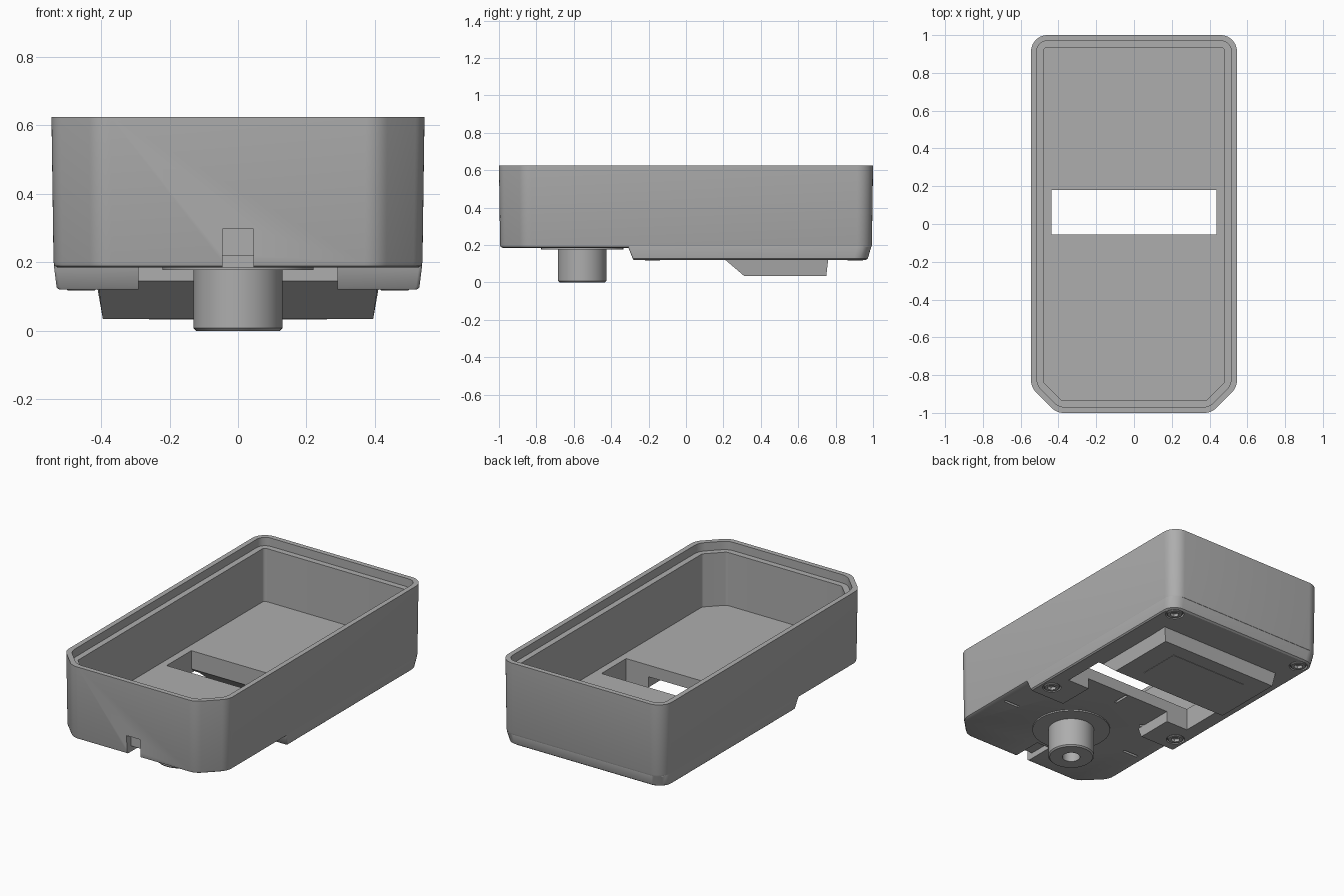
import bpy, bmesh, math
from mathutils import Vector

if "Cube" in bpy.data.objects:
    bpy.data.objects.remove(bpy.data.objects["Cube"])

grey = bpy.data.materials.new("plain grey")
grey.use_nodes = True
grey.diffuse_color = (0.42, 0.42, 0.42, 1)
grey.node_tree.nodes["Principled BSDF"].inputs["Base Color"].default_value = grey.diffuse_color


def finish(bm, name):
    bmesh.ops.recalc_face_normals(bm, faces=bm.faces)
    mesh = bpy.data.meshes.new(name)
    bm.to_mesh(mesh)
    bm.free()
    mesh.materials.append(grey)
    obj = bpy.data.objects.new(name, mesh)
    bpy.context.collection.objects.link(obj)
    return obj


def rounded(corners, steps=6):
    """Round each (x, y, radius) corner with a soft curve."""
    points = []
    for i, (x, y, r) in enumerate(corners):
        p = Vector((x, y))
        before = Vector(corners[i - 1][:2]) - p
        after = Vector(corners[(i + 1) % len(corners)][:2]) - p
        t = r * math.tan((math.pi - before.angle(after)) / 2)
        a, b = p + before.normalized() * t, p + after.normalized() * t
        middle = (before.normalized() + after.normalized()).normalized()
        centre = p + middle * math.hypot(r, t)
        for s in range(steps + 1):
            ray = (a - centre).lerp(b - centre, s / steps)
            points.append(centre + ray.normalized() * r)
    return points


def loft(name, levels):
    """Join (outline, z) levels in order and close both ends."""
    bm = bmesh.new()
    loops = [[bm.verts.new((p[0], p[1], z)) for p in pts] for pts, z in levels]
    n = len(loops[0])
    for low, high in zip(loops, loops[1:]):
        for i in range(n):
            j = (i + 1) % n
            bm.faces.new((low[i], low[j], high[j], high[i]))
    bm.faces.new(loops[0])
    bm.faces.new(loops[-1])
    return finish(bm, name)


def side_prism(name, profile, half_width, centre_x=0):
    """Extrude a (y, z) profile across x."""
    bm = bmesh.new()
    ends = [[bm.verts.new((centre_x + s * half_width, y, z)) for y, z in profile] for s in (-1, 1)]
    n = len(profile)
    for i in range(n):
        j = (i + 1) % n
        bm.faces.new((ends[0][i], ends[0][j], ends[1][j], ends[1][i]))
    for end in ends:
        bm.faces.new(end)
    return finish(bm, name)


def block(name, x0, x1, y0, y1, z0, z1):
    profile = [(y0, z0), (y1, z0), (y1, z1), (y0, z1)]
    return side_prism(name, profile, (x1 - x0) / 2, (x0 + x1) / 2)


def turned(name, x, y, rings, sides=48):
    """Stack circles of (radius, z) around a vertical axis."""
    circle = [(math.cos(i * math.tau / sides), math.sin(i * math.tau / sides)) for i in range(sides)]
    return loft(name, [([(x + r * c, y + r * s) for c, s in circle], z) for r, z in rings])


def cut(target, cutters):
    bpy.context.view_layer.objects.active = target
    for cutter in cutters:
        mod = target.modifiers.new("cut", "BOOLEAN")
        mod.operation, mod.solver, mod.object = "DIFFERENCE", "EXACT", cutter
        bpy.ops.object.modifier_apply(modifier=mod.name)


# Open tray: chamfered front corners, round back corners, stepped rim
def tray_outline(d, inner=False):
    w, h, c = 0.545 - d, 1 - d, 0.135 - 0.586 * d
    rf, rb = (0.02, 0.02) if inner else (0.09, 0.085 - d)
    return rounded([(c - w, -h, rf), (w - c, -h, rf), (w, c - h, rf),
                    (w, h, rb), (-w, h, rb), (-w, c - h, rf)])


tray = loft("tray", [
    (tray_outline(0.018), 0.185), (tray_outline(0.009), 0.19), (tray_outline(0.006), 0.2),
    (tray_outline(0), 0.625), (tray_outline(0.03), 0.625), (tray_outline(0.03), 0.575),
    (tray_outline(0.065, True), 0.575), (tray_outline(0.065, True), 0.255)])


# Raised rear base under the tray
def base_outline(w, front, back):
    return rounded([(-w, front, 0.01), (w, front, 0.01), (w, back, 0.075), (-w, back, 0.075)])


base = loft("rear_base", [
    (base_outline(0.522, -0.28, 0.962), 0.12), (base_outline(0.53, -0.285, 0.972), 0.127),
    (base_outline(0.538, -0.31, 0.99), 0.19), (base_outline(0.535, -0.31, 0.985), 0.21)])

# Sloped pad on the underside, narrower at the bottom
pad = side_prism("battery_pad", [(0.18, 0.1455), (0.31, 0.035), (0.75, 0.035), (0.76, 0.12), (0.75, 0.15)], 0.41)
for v in pad.data.vertices:
    if v.co.z < 0.1:
        v.co.x *= 0.395 / 0.41
label = block("label_plate", -0.26, 0.26, 0.4, 0.66, 0.033, 0.036)

# Pivot post with its collar
post = turned("post", 0, -0.555, [
    (0.05, 0.11), (0.05, 0), (0.122, 0), (0.13, 0.008), (0.13, 0.2)])
collar = turned("post_collar", 0, -0.555, [(0.22, 0.177), (0.22, 0.2)])

# Openings shared by tray and base
slot = side_prism("slot_cutter", [(-0.055, 0.4), (0.18, 0.4), (0.18, 0.1455),
                                  (0.21, 0.12), (0.21, 0), (-0.055, 0)], 0.4375)
channel = block("channel_cutter", -0.29, 0.29, -0.5, 0, 0, 0.3)
notch = block("notch_cutter", -0.045, 0.045, -1.1, -0.955, 0.1, 0.297)
groove = block("groove_cutter", -0.045, 0.045, -1.1, -0.8, 0.1, 0.22)
slits = []
for k in range(5):
    angle = k * math.pi / 4
    slit = block("slit_cutter", 0.39, 0.49, -0.008, 0.008, 0.1, 0.2)
    slit.rotation_euler.z = angle
    slit.location.y = -0.555
    slits.append(slit)
holes = []
screws = [(s * 0.458, y) for s in (-1, 1) for y in (-0.18, 0.905)]
for x, y in screws:
    holes.append(turned("screw_cutter", x, y, [(0.052, 0.1), (0.052, 0.135)], 32))
bpy.context.view_layer.update()
cut(tray, [slot, notch, groove] + slits)
cut(base, [slot, channel] + holes)
for cutter in [slot, channel, notch, groove] + slits + holes:
    bpy.data.objects.remove(cutter)

# Screw heads with hexagonal sockets
for x, y in screws:
    head = turned("screw_head", x, y, [(0.045, 0.15), (0.045, 0.122), (0.04, 0.118)], 24)
    socket = turned("socket_cutter", x, y, [(0.026, 0.1), (0.026, 0.14)], 6)
    cut(head, [socket])
    bpy.data.objects.remove(socket)

# Smooth the round parts and keep edges sharp
for obj in bpy.context.scene.objects:
    if obj.type == "MESH":
        obj.select_set(True)
        bpy.context.view_layer.objects.active = obj
        bpy.ops.object.shade_smooth_by_angle(angle=math.radians(30))
        obj.select_set(False)
